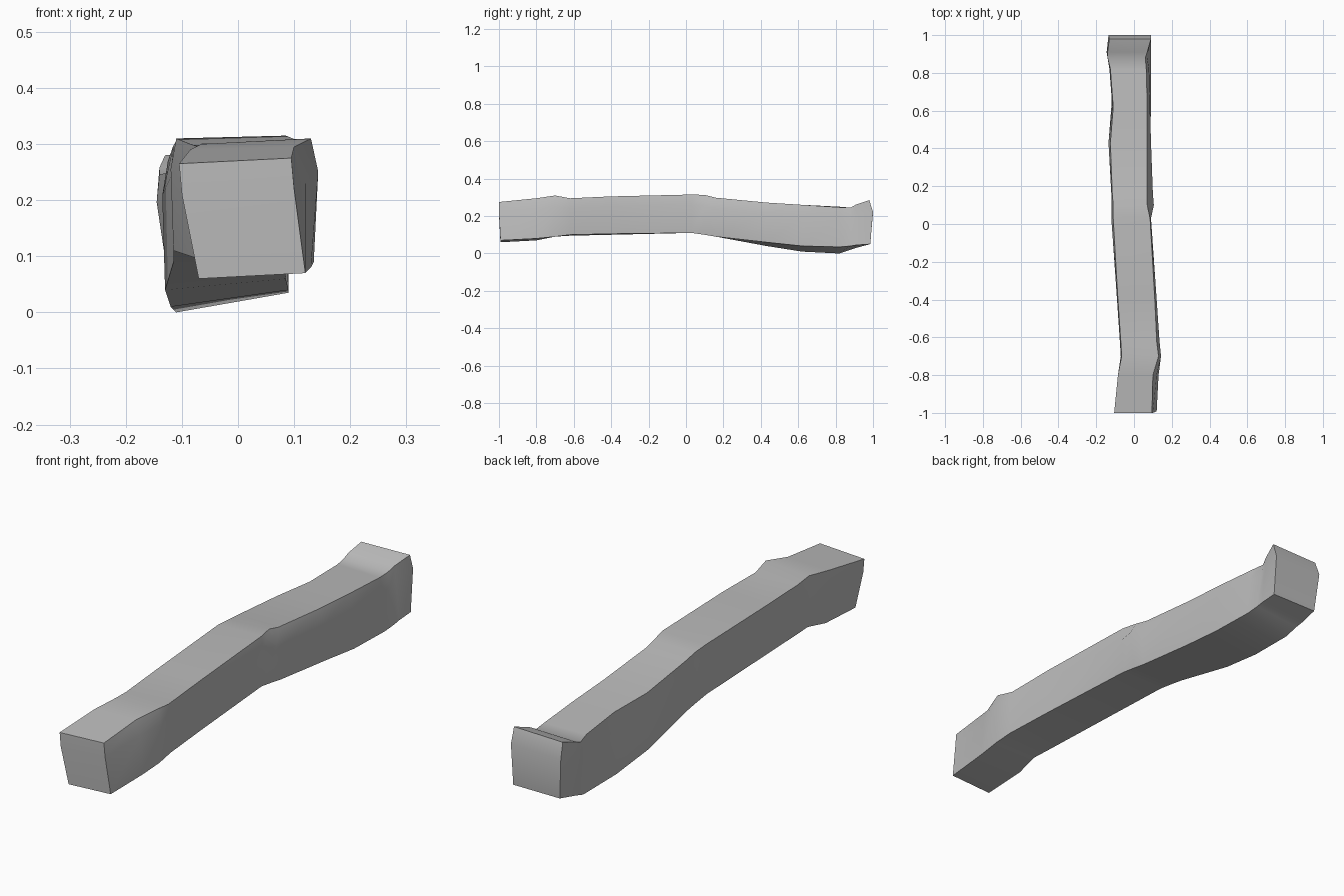
import bpy
import bmesh
import math

default_cube = bpy.data.objects.get("Cube")
if default_cube:
    bpy.data.objects.remove(default_cube, do_unlink=True)

# Single weathered grey material
material = bpy.data.materials.new("weathered grey")
material.use_nodes = True
grey = (0.5, 0.5, 0.5, 1)
material.diffuse_color = grey
shader = material.node_tree.nodes["Principled BSDF"]
shader.inputs["Base Color"].default_value = grey

# Underside stations along the beam: y, left x, left z, right x, right z
underside = [
    (-1, -.07, .06, .12, .07),
    (-.8, -.07, .07, .13, .08),
    (-.7, -.06, .09, .135, .09),
    (-.62, -.07, .095, .13, .1),
    (-.4, -.085, .1, .115, .105),
    (.03, -.115, .11, .085, .11),
    (.1, -.115, .1, .085, .1),
    (.16, -.115, .09, .085, .09),
    (.43, -.13, .04, .085, .06),
    (.62, -.12, .01, .09, .04),
    (.82, -.11, 0, .09, .035),
    (.88, -.115, .02, .09, .04),
    (.91, -.12, .03, .09, .045),
    (1, -.12, .05, .09, .05),
]

# Matching upper edges: left x, left z, right x, right z, left bulge x, right bulge x
upper = [
    (-.105, .265, .095, .275, -.1, .1),
    (-.085, .29, .1, .295, -.085, .12),
    (-.065, .3, .13, .31, -.07, .143),
    (-.07, .295, .12, .295, -.075, .135),
    (-.085, .3, .11, .305, -.09, .12),
    (-.11, .31, .085, .315, -.12, .09),
    (-.11, .305, .07, .313, -.12, .105),
    (-.115, .298, .07, .298, -.12, .1),
    (-.125, .27, .07, .272, -.135, .09),
    (-.11, .26, .07, .26, -.115, .085),
    (-.125, .25, .065, .247, -.13, .08),
    (-.14, .245, .06, .245, -.14, .07),
    (-.14, .258, .07, .262, -.145, .075),
    (-.13, .28, .09, .285, -.135, .09),
]


def mix(low, high, factor=.73):
    """Height of the side crease between the lower and upper edge."""
    return low + (high - low) * factor


def section(mesh, lower, top):
    """One six-sided ring, ordered around the beam."""
    y, left, left_low, right, right_low = lower
    top_left, left_high, top_right, right_high, bulge_left, bulge_right = top
    outline = [
        (left, y, left_low),
        (right, y, right_low),
        (bulge_right, y, mix(right_low, right_high)),
        (top_right, y, right_high),
        (top_left, y, left_high),
        (bulge_left, y, mix(left_low, left_high)),
    ]
    return [mesh.verts.new(point) for point in outline]


mesh = bmesh.new()
rings = [section(mesh, lower, top) for lower, top in zip(underside, upper)]

# Side surfaces joining neighbouring rings
for ring, following in zip(rings, rings[1:]):
    for index in range(len(ring)):
        after = (index + 1) % len(ring)
        mesh.faces.new((ring[index], ring[after], following[after], following[index]))

# End faces, each split at the lip crease
for ring in (rings[0], rings[-1]):
    bottom_left, bottom_right, side_right, top_right, top_left, side_left = ring
    mesh.faces.new((bottom_left, bottom_right, side_right, side_left))
    mesh.faces.new((side_left, side_right, top_right, top_left))

# Lean the ends so that the lips overhang
for vertex in rings[0][:2]:
    vertex.co.y += .008
for vertex in rings[-1][:2]:
    vertex.co.y -= .015
for vertex in rings[-1][3:5]:
    vertex.co.y -= .02

bmesh.ops.recalc_face_normals(mesh, faces=mesh.faces)
data = bpy.data.meshes.new("crooked_beam")
mesh.to_mesh(data)
mesh.free()
data.materials.append(material)
beam = bpy.data.objects.new("crooked_beam", data)
bpy.context.collection.objects.link(beam)

# Soft shading with crisp long edges
bpy.ops.object.select_all(action="DESELECT")
beam.select_set(True)
bpy.context.view_layer.objects.active = beam
bpy.ops.object.shade_smooth_by_angle(angle=math.radians(30))
